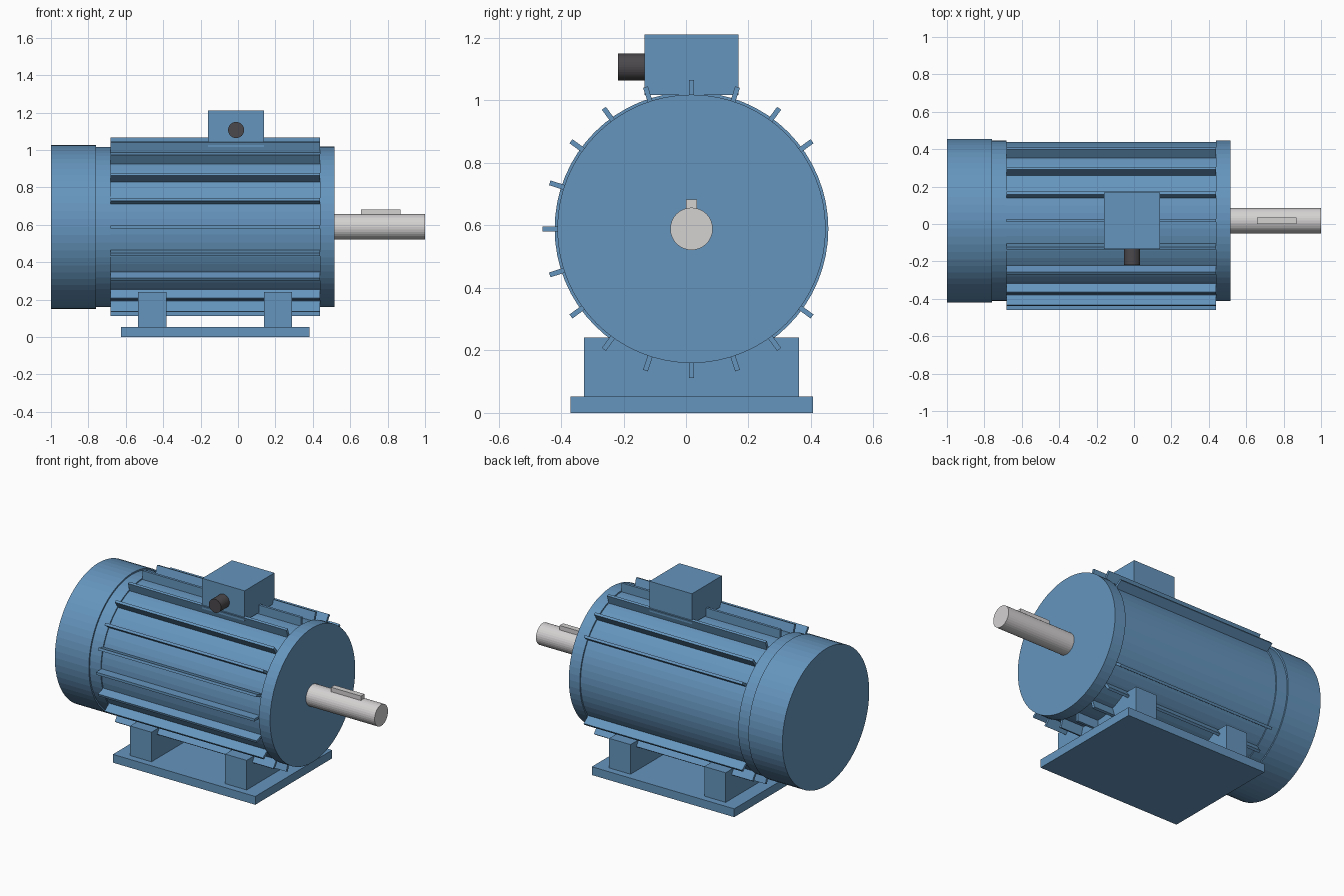
import bpy, bmesh, math
from mathutils import Matrix, Vector

if "Cube" in bpy.data.objects:
    bpy.data.objects.remove(bpy.data.objects["Cube"])

AY, AZ = 0.0176, 0.589          # motor axis position (runs along x)
X0, X1 = -0.682, 0.4375         # finned body extent


def material(name, rgb):
    m = bpy.data.materials.new(name)
    m.diffuse_color = (*rgb, 1)
    m.use_nodes = True
    m.node_tree.nodes["Principled BSDF"].inputs["Base Color"].default_value = m.diffuse_color
    return m


BLUE = material("blue paint", (0.13, 0.30, 0.51))
STEEL = material("bare steel", (0.66, 0.64, 0.64))
DARK = material("dark plastic", (0.07, 0.065, 0.07))


def finish(name, bm, mat):
    me = bpy.data.meshes.new(name)
    bm.to_mesh(me)
    bm.free()
    me.materials.append(mat)
    ob = bpy.data.objects.new(name, me)
    bpy.context.collection.objects.link(ob)
    return ob


def add_box(bm, lo, hi, rot=Matrix()):
    lo, hi = Vector(lo), Vector(hi)
    m = rot @ Matrix.Translation((lo + hi) / 2) @ Matrix.Diagonal((*(hi - lo), 1))
    bmesh.ops.create_cube(bm, size=1, matrix=m)


def box(name, lo, hi, mat):
    bm = bmesh.new()
    add_box(bm, lo, hi)
    return finish(name, bm, mat)


def cylinder(name, start, end, r, mat, sides=64):
    start, end = Vector(start), Vector(end)
    d = end - start
    m = Matrix.Translation((start + end) / 2) @ d.to_track_quat('Z', 'Y').to_matrix().to_4x4()
    bm = bmesh.new()
    bmesh.ops.create_cone(bm, cap_ends=True, segments=sides, radius1=r, radius2=r,
                          depth=d.length, matrix=m)
    return finish(name, bm, mat)


# turned parts along the motor axis
for name, a, b, r, mat, sides in (
        ("fan_cover", -1.0, -0.76, 0.438, BLUE, 64),
        ("rear_end_shield", -0.76, X0, 0.4285, BLUE, 64),
        ("body", X0, X1, 0.421, BLUE, 64),
        ("front_end_shield", X1, 0.515, 0.4295, BLUE, 64),
        ("shaft", 0.515, 1.0, 0.068, STEEL, 32)):
    cylinder(name, (a, AY, AZ), (b, AY, AZ), r, mat, sides)

# shaft key
box("shaft_key", (0.657, AY - 0.0175, AZ + 0.04), (0.869, AY + 0.0175, 0.683), STEEL)

# cooling fins every 18 degrees, left out on the +y side
bm = bmesh.new()
for i in range(2, 19):
    rot = Matrix.Translation((0, AY, AZ)) @ Matrix.Rotation(math.radians(18 * i), 4, 'X')
    add_box(bm, (X0, 0.40, -0.008), (X1, 0.477, 0.008), rot)
finish("cooling_fins", bm, BLUE)

# terminal box and cable gland
box("terminal_box", (-0.16, -0.133, 1.017), (0.14, 0.168, 1.211), BLUE)
cylinder("cable_gland", (-0.01, -0.133, 1.107), (-0.01, -0.218, 1.107), 0.043, DARK, 32)

# base plate and cross feet
box("base_plate", (-0.625, -0.37, 0), (0.381, 0.406, 0.053), BLUE)
for name, x in (("rear_foot", -0.534), ("front_foot", 0.138)):
    box(name, (x, -0.326, 0.053), (x + 0.151, 0.362, 0.242), BLUE)
